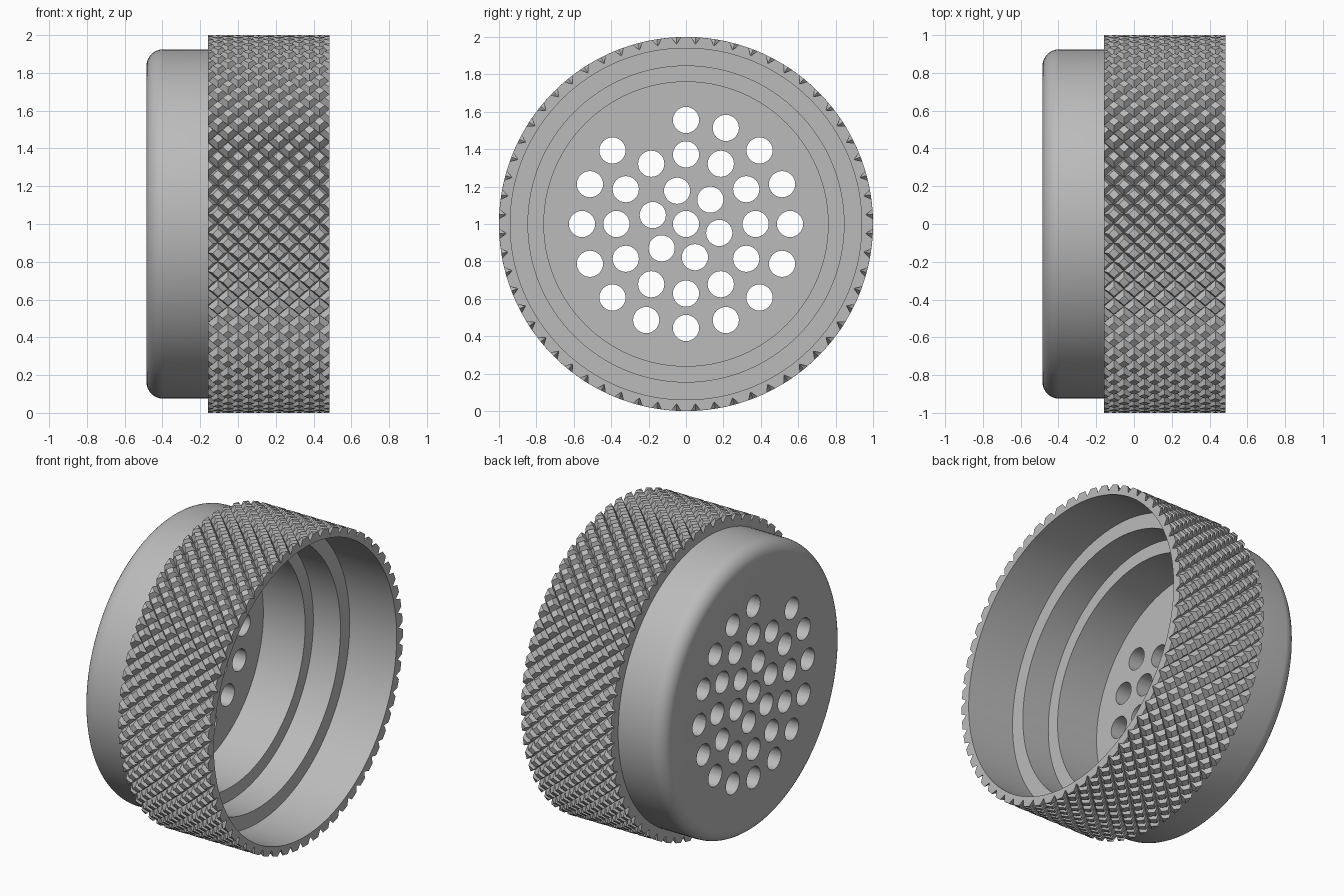
import bpy, bmesh
from math import sin, cos, pi, radians, hypot

cube = bpy.data.objects.get("Cube")
if cube:
    bpy.data.objects.remove(cube)

grey = bpy.data.materials.new("plain grey")
grey.use_nodes = True
grey.diffuse_color = (0.5, 0.5, 0.5, 1)
grey.node_tree.nodes["Principled BSDF"].inputs["Base Color"].default_value = (0.5, 0.5, 0.5, 1)

BACK, SHOULDER, FRONT = -0.485, -0.16, 0.485
AXIS = (0, 0, 1)


def make_object(name, bm):
    bmesh.ops.recalc_face_normals(bm, faces=bm.faces[:])
    mesh = bpy.data.meshes.new(name)
    bm.to_mesh(mesh)
    bm.free()
    mesh.materials.append(grey)
    obj = bpy.data.objects.new(name, mesh)
    bpy.context.collection.objects.link(obj)
    return obj


def polar(x, radius, angle):
    return (x, radius * sin(angle), 1 + radius * cos(angle))


# Cup body: rounded back edge, stepped bore, solid floor
fillet = 0.09
profile = [(BACK, 0)]
for i in range(9):
    a = i / 8 * pi / 2
    profile.append((BACK + fillet * (1 - cos(a)), 0.925 - fillet * (1 - sin(a))))
profile += [(SHOULDER + 0.01, 0.925), (SHOULDER + 0.01, 0.955), (FRONT - 0.003, 0.955),
            (FRONT - 0.003, 0.94), (0.145, 0.94), (0.145, 0.845), (-0.05, 0.845),
            (-0.05, 0.76), (-0.35, 0.76), (-0.35, 0)]
bm = bmesh.new()
verts = [bm.verts.new((x, 0, 1 + r)) for x, r in profile]
edges = [bm.edges.new(pair) for pair in zip(verts, verts[1:])]
bmesh.ops.spin(bm, geom=verts + edges, cent=AXIS, axis=(1, 0, 0), angle=2 * pi,
               steps=128, use_merge=True)
bmesh.ops.remove_doubles(bm, verts=bm.verts[:], dist=0.0001)
body = make_object("cup_body", bm)

# Drain holes: a centre hole and three rings
bm = bmesh.new()
for count, radius, start in [(1, 0, 0), (6, 0.184, 15), (12, 0.372, 0), (16, 0.556, 0)]:
    for i in range(count):
        new = bmesh.ops.create_cone(bm, cap_ends=True, segments=32, radius1=0.07,
                                    radius2=0.07, depth=0.4)["verts"]
        centre = polar(-0.42, radius, radians(-start) + 2 * pi * i / count)
        for v in new:
            x, y, z = v.co
            v.co = (centre[0] + z, centre[1] + y, centre[2] + x)
cutter = make_object("hole_cutter", bm)
cutter.hide_render = True
cutter.hide_viewport = True
cut = body.modifiers.new("holes", "BOOLEAN")
cut.operation = "DIFFERENCE"
cut.solver = "EXACT"
cut.object = cutter
bpy.context.view_layer.update()
cut_mesh = bpy.data.meshes.new_from_object(body.evaluated_get(bpy.context.evaluated_depsgraph_get()))
body.modifiers.clear()
body.data = cut_mesh
bpy.data.objects.remove(cutter)
bpy.context.view_layer.objects.active = body
body.select_set(True)
bpy.ops.object.shade_smooth_by_angle(angle=radians(30))

# Knurled grip: flat-topped diamonds laid out flat, trimmed, then wrapped round
around, rows = 60, 6
half_s, half_x = 0.5, (FRONT - SHOULDER) / rows / 2
top_size, top_r, low_r = 0.52, 1.0, 0.962
corners = [(1, 0), (0, 1), (-1, 0), (0, -1)]
bm = bmesh.new()
for row in range(2 * rows + 1):
    for i in range(around):
        s, x = i + 0.5 * (row % 2), FRONT - row * half_x
        low = [bm.verts.new((x + b * half_x, s + a * half_s, low_r)) for a, b in corners]
        top = [bm.verts.new((x + b * half_x * top_size, s + a * half_s * top_size, top_r))
               for a, b in corners]
        bm.faces.new(top)
        for k in range(4):
            n = (k + 1) % 4
            bm.faces.new((low[k], low[n], top[n], top[k]))
for end, side in [(FRONT, 1), (SHOULDER, -1)]:
    bmesh.ops.bisect_plane(bm, geom=bm.verts[:] + bm.edges[:] + bm.faces[:],
                           plane_co=(end, 0, 0), plane_no=(side, 0, 0), clear_outer=True)
for v in bm.verts:
    x, s, r = v.co
    v.co = polar(x, r, 2 * pi * s / around)
bmesh.ops.remove_doubles(bm, verts=bm.verts[:], dist=0.0005)

# End rims of the grip
for end, inner in [(FRONT, 0.94), (SHOULDER, 0.92)]:
    rim = [e for e in bm.edges if e.is_boundary and all(abs(v.co.x - end) < 0.001 for v in e.verts)]
    new = bmesh.ops.extrude_edge_only(bm, edges=rim)["geom"]
    for v in new:
        if isinstance(v, bmesh.types.BMVert):
            scale = inner / hypot(v.co.y, v.co.z - 1)
            v.co = (end, v.co.y * scale, 1 + (v.co.z - 1) * scale)
make_object("knurled_grip", bm)
